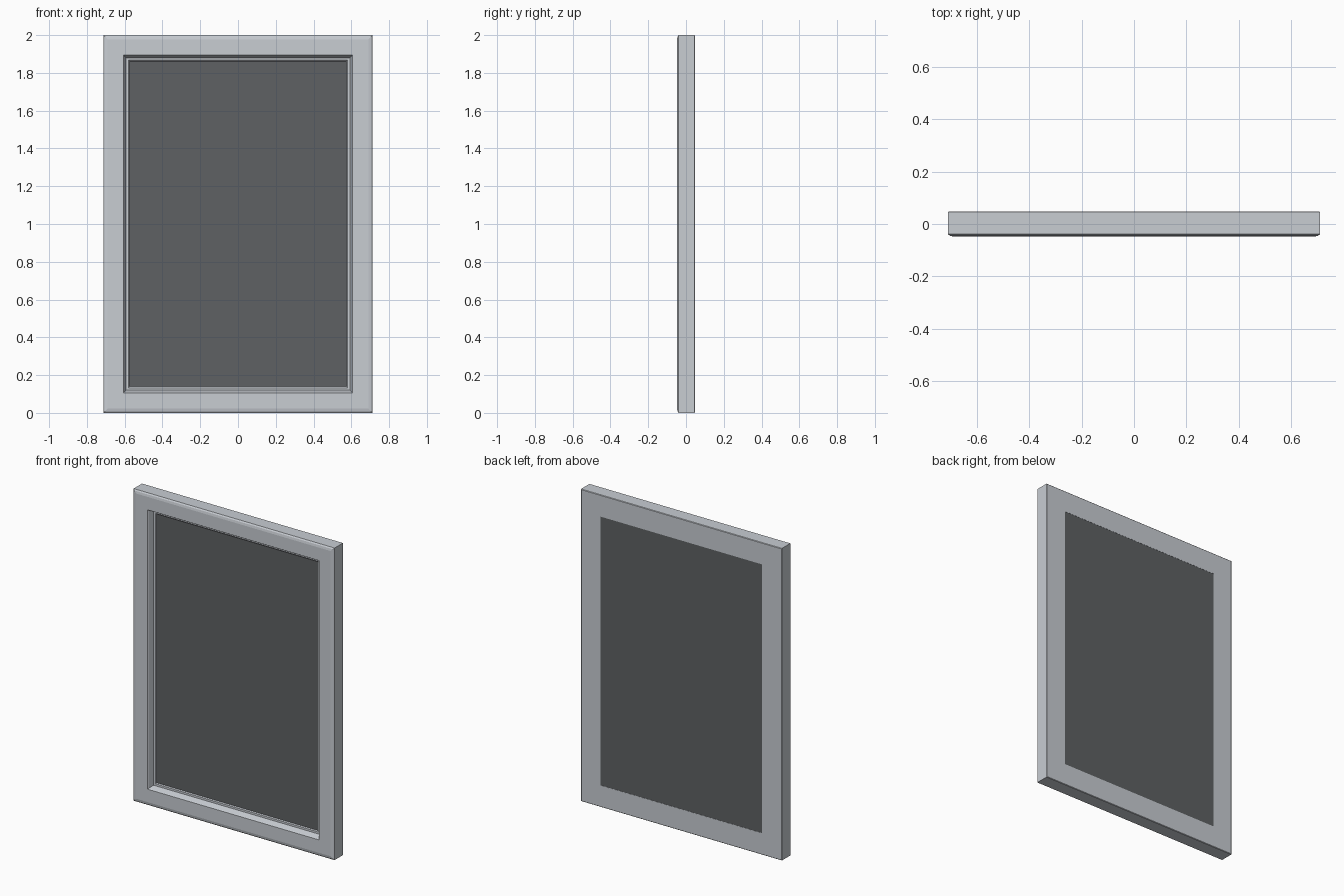
import bpy, bmesh

if "Cube" in bpy.data.objects:
    bpy.data.objects.remove(bpy.data.objects["Cube"])

HALF_W, HEIGHT, DEPTH = 0.712, 2.0, 0.096


def material(name, rgb):
    m = bpy.data.materials.new(name)
    m.diffuse_color = (*rgb, 1)
    m.use_nodes = True
    m.node_tree.nodes["Principled BSDF"].inputs["Base Color"].default_value = m.diffuse_color
    return m


def rect_loop(bm, inset, depth):
    """Rectangle inset from the outer edge, at a depth behind the front face."""
    x, y = HALF_W - inset, depth - DEPTH / 2
    return [bm.verts.new((sx, y, sz)) for sx, sz in
            ((-x, inset), (x, inset), (x, HEIGHT - inset), (-x, HEIGHT - inset))]


def bridge(bm, a, b):
    for i in range(4):
        j = (i + 1) % 4
        bm.faces.new((a[i], a[j], b[j], b[i]))


def finish(bm, name, mat):
    bmesh.ops.recalc_face_normals(bm, faces=bm.faces)
    mesh = bpy.data.meshes.new(name)
    bm.to_mesh(mesh)
    bm.free()
    mesh.materials.append(mat)
    obj = bpy.data.objects.new(name, mesh)
    bpy.context.collection.objects.link(obj)
    return obj


frame_grey = material("frame_grey", (0.58, 0.61, 0.65))
pane_dark = material("pane_dark_grey", (0.112, 0.119, 0.125))

# Mitred frame: moulding section as (inset from outer edge, depth from front)
section = [
    (0.003, DEPTH), (0.0, DEPTH - 0.003),             # back arris
    (0.0, 0.009), (0.008, 0.003), (0.022, 0.0),       # eased outer front edge
    (0.105, 0.0), (0.109, 0.006),                     # front face, inner arris
    (0.120, 0.038), (0.133, 0.038), (0.139, 0.044),   # sloped reveal, bead
    (0.139, DEPTH),                                   # rebate to the back
]
bm = bmesh.new()
loops = [rect_loop(bm, i, d) for i, d in section]
for a, b in zip(loops, loops[1:] + loops[:1]):
    bridge(bm, a, b)
finish(bm, "frame", frame_grey)

# Dark pane filling the opening, almost flush with the back
bm = bmesh.new()
front = rect_loop(bm, 0.1385, 0.043)
back = rect_loop(bm, 0.1385, DEPTH - 0.001)
bridge(bm, front, back)
bm.faces.new(front)
bm.faces.new(back)
finish(bm, "pane", pane_dark)
